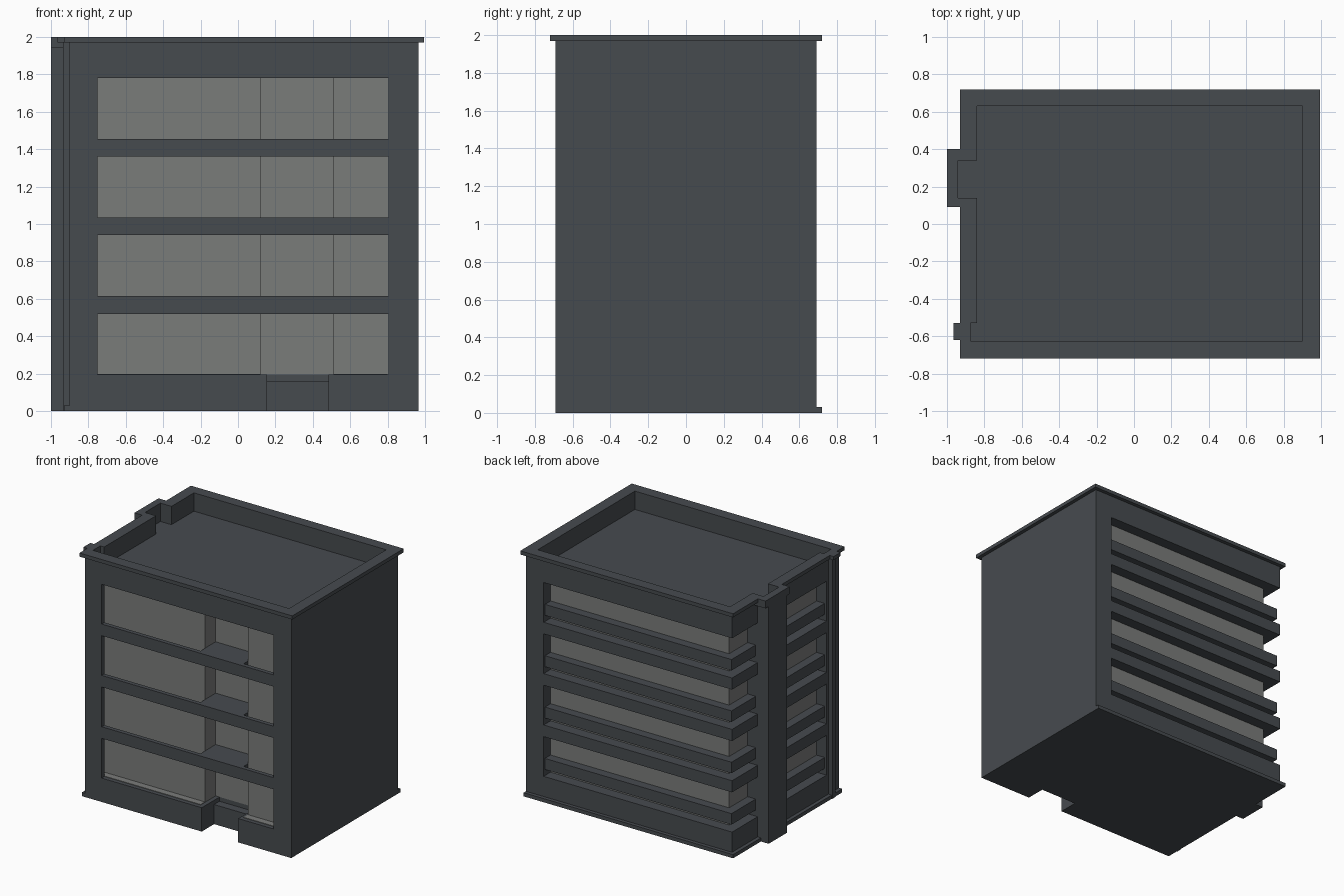
import bpy, bmesh

if "Cube" in bpy.data.objects:
    bpy.data.objects.remove(bpy.data.objects["Cube"])

def material(name, rgb):
    m = bpy.data.materials.new(name)
    m.diffuse_color = (*rgb, 1)
    m.use_nodes = True
    m.node_tree.nodes["Principled BSDF"].inputs["Base Color"].default_value = m.diffuse_color
    return m

DARK = material("dark slate", (0.062, 0.070, 0.078))
GLASS = material("grey glass", (0.195, 0.20, 0.195))

def prisms(name, mat, parts):
    """One object made of outlines extruded between two heights."""
    bm = bmesh.new()
    for pts, z0, z1 in parts:
        f = bm.faces.new([bm.verts.new((x, y, z0)) for x, y in pts])
        ext = bmesh.ops.extrude_face_region(bm, geom=[f])
        vs = [v for v in ext["geom"] if isinstance(v, bmesh.types.BMVert)]
        bmesh.ops.translate(bm, verts=vs, vec=(0, 0, z1 - z0))
    bmesh.ops.recalc_face_normals(bm, faces=bm.faces)
    me = bpy.data.meshes.new(name)
    bm.to_mesh(me)
    bm.free()
    me.materials.append(mat)
    ob = bpy.data.objects.new(name, me)
    bpy.context.collection.objects.link(ob)
    return ob

def rect(x0, x1, y0, y1):
    return [(x0, y0), (x1, y0), (x1, y1), (x0, y1)]

L, R, F, B = -0.90, 0.965, -0.69, 0.69      # wall planes
SILL, WIN, PITCH, HEAD, ROOF = 0.195, 0.325, 0.42, 1.78, 1.85
GX, GF, GB = -0.81, -0.60, 0.60             # glass planes
A0, A1, AY = 0.12, 0.51, -0.46              # entrance alcove

# Base with entrance notch, step and plinth
D0, D1 = 0.155, 0.485
prisms("base", DARK, [
    ([(L, F), (D0, F), (D0, AY), (D1, AY), (D1, F), (R, F), (R, B), (L, B)], 0, SILL)])
prisms("entrance_step", DARK, [(rect(D0, D1, -0.53, AY), 0, 0.16)])
prisms("plinth", DARK, [
    (rect(L - 0.03, L, F, B + 0.03), 0, 0.03),
    (rect(L, R, B, B + 0.03), 0, 0.03)])

# Glazed core with the recessed alcove, plus the pale ground sill
prisms("glass_core", GLASS, [
    ([(GX, GF), (A0, GF), (A0, AY), (A1, AY), (A1, GF), (0.93, GF), (0.93, GB), (GX, GB)],
     SILL, HEAD)])
prisms("ground_sill", GLASS, [
    (rect(-0.80, A0, -0.655, GF), SILL, SILL + 0.004),
    (rect(A1, 0.80, -0.655, GF), SILL, SILL + 0.004)])

# Solid right wall, front left corner and front jamb
prisms("right_wall", DARK, [(rect(0.805, R, F, B), SILL, HEAD)])
prisms("front_left_corner", DARK, [
    ([(L, F), (-0.75, F), (-0.75, -0.655), (-0.80, -0.655), (-0.80, -0.53), (L, -0.53)],
     SILL, HEAD)])

# Spandrel bands: thin screen in front, solid round back and left, slab in alcove
bands, slabs, rails = [], [], []
for i in range(4):
    z = SILL + i * PITCH
    if i < 3:
        z0, z1 = z + WIN, z + PITCH
        bands += [(rect(-0.75, 0.805, F, -0.655), z0, z1),
                  ([(L, -0.53), (GX, -0.53), (GX, GB), (0.805, GB), (0.805, B), (L, B)], z0, z1)]
        slabs.append((rect(A0, A1, -0.655, AY), z0, z1))
    # Rail across the lower part of back and left windows
    e = 0.017
    rails.append(([(L + e, -0.53), (GX, -0.53), (GX, GB), (0.805, GB),
                   (0.805, B - e), (L + e, B - e)], z + 0.05, z + 0.14))
prisms("spandrel_bands", DARK, bands)
prisms("alcove_slabs", DARK, slabs)
prisms("window_rails", DARK, rails)

# Roof slab, parapet and cornice around the sunken roof
prisms("roof_slab", DARK, [(rect(L, R, F, B), HEAD, ROOF)])

def rim(o, z0, z1):
    l, r, f, b = L - o, R + o, F - o, B + o
    return [(rect(l, r, f, -0.625), z0, z1),
            (rect(l, r, 0.63, b), z0, z1),
            (rect(0.90, r, -0.625, 0.63), z0, z1),
            (rect(l, -0.875, -0.625, -0.53), z0, z1),
            (rect(l, -0.84, -0.53, 0.14), z0, z1),
            (rect(l, -0.84, 0.34, 0.63), z0, z1)]

prisms("parapet", DARK, rim(0, ROOF, 1.97))
prisms("cornice", DARK, rim(0.03, 1.97, 2.0))

# Tall pillar on the left side with hollow cap
def cap(y0, y1, z0, z1):
    return [(rect(-1.0, -0.94, y0, y1), z0, z1),
            (rect(-0.94, L, y0, 0.14), z0, z1),
            (rect(-0.94, L, 0.34, y1), z0, z1)]

prisms("tall_pillar", DARK,
       [(rect(-1.0, GX, 0.125, 0.36), 0, ROOF)] + cap(0.125, 0.36, ROOF, 1.94))
prisms("tall_pillar_cap", DARK, cap(0.09, 0.40, 1.94, 2.0))

# Slim pillar near the front left corner
prisms("slim_pillar", DARK, [(rect(-0.935, L, -0.595, -0.555), 0, 1.97)])
prisms("slim_pillar_cap", DARK, [(rect(-0.965, -0.93, -0.62, -0.53), 1.97, 2.0)])
